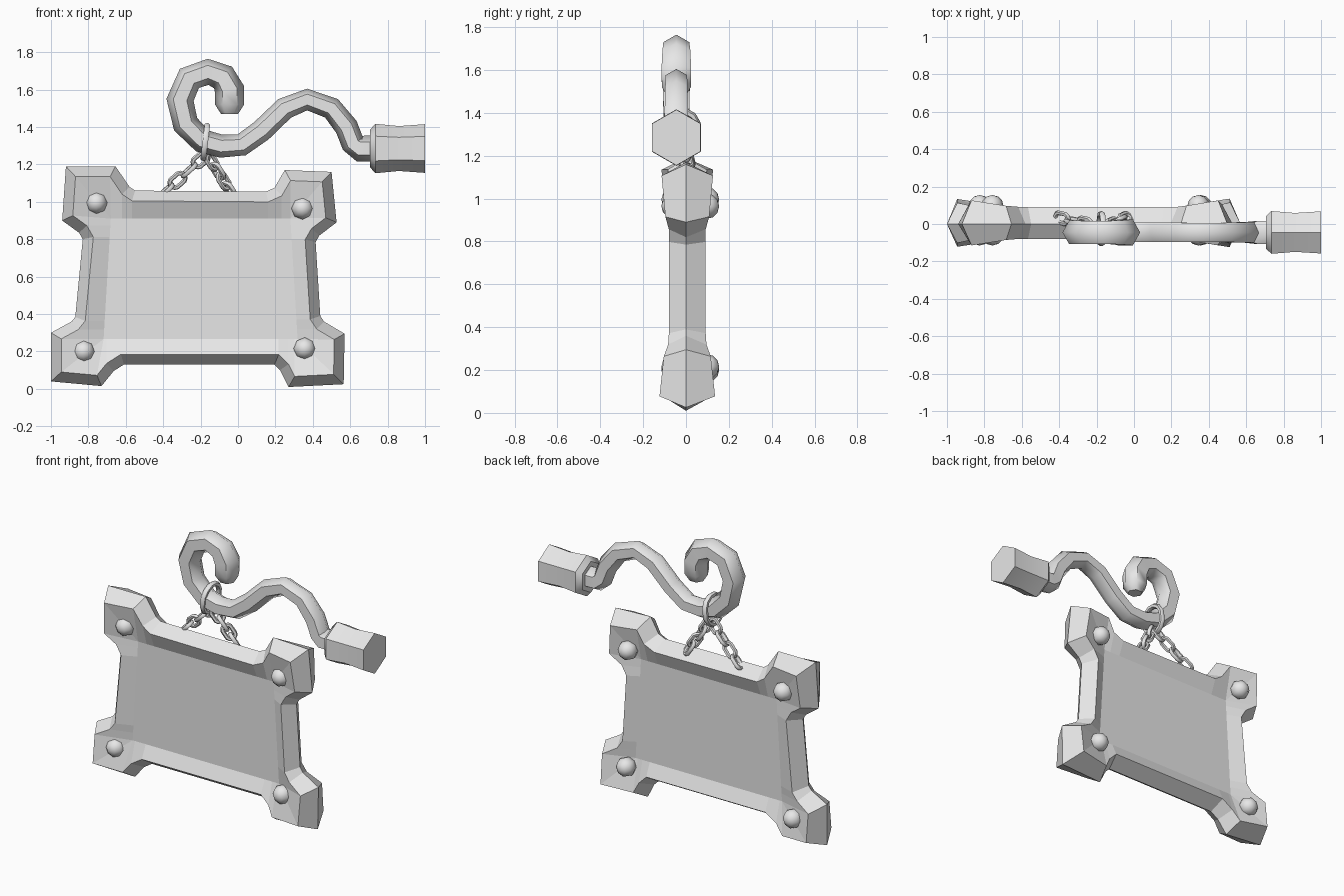
import bpy, bmesh, math
from mathutils import Vector, Matrix

cube = bpy.data.objects.get("Cube")
if cube:
    bpy.data.objects.remove(cube, do_unlink=True)

grey = bpy.data.materials.new("plain grey")
grey.use_nodes = True
grey.diffuse_color = (0.8, 0.8, 0.8, 1)
grey.node_tree.nodes["Principled BSDF"].inputs["Base Color"].default_value = (0.8, 0.8, 0.8, 1)


def finish(name, bm, smooth=None):
    """Turn a bmesh into a named grey object."""
    bmesh.ops.remove_doubles(bm, verts=bm.verts, dist=0.0005)
    bmesh.ops.recalc_face_normals(bm, faces=bm.faces)
    mesh = bpy.data.meshes.new(name)
    bm.to_mesh(mesh)
    bm.free()
    mesh.materials.append(grey)
    ob = bpy.data.objects.new(name, mesh)
    bpy.context.collection.objects.link(ob)
    if smooth:
        bpy.ops.object.select_all(action='DESELECT')
        ob.select_set(True)
        bpy.context.view_layer.objects.active = ob
        bpy.ops.object.shade_smooth_by_angle(angle=math.radians(smooth))
    return ob


def bridge(bm, a, b):
    n = len(a)
    for i in range(n):
        j = (i + 1) % n
        bm.faces.new((a[i], a[j], b[j], b[i]))


def tube(name, path, y, sides, smooth):
    """Sweep a polygon along (x, z, radius) points lying in one upright plane."""
    bm = bmesh.new()
    rings = []
    for i, (x, z, r) in enumerate(path):
        before, after = path[max(i - 1, 0)], path[min(i + 1, len(path) - 1)]
        t = Vector((after[0] - before[0], 0, after[1] - before[1])).normalized()
        across = Vector((-t.z, 0, t.x))
        ring = []
        for k in range(sides):
            a = math.tau * k / sides
            p = Vector((x, y, z)) + r * (math.cos(a) * across + math.sin(a) * Vector((0, 1, 0)))
            ring.append(bm.verts.new(p))
        if rings:
            bridge(bm, rings[-1], ring)
        rings.append(ring)
    bm.faces.new(rings[0])
    bm.faces.new(rings[-1])
    return finish(name, bm, smooth)


# Sign board: crooked outline with flared corners, clockwise from the top
outline = [Vector(p) for p in (
    (-.92, 1.19), (-.655, 1.19), (-.58, 1.08), (-.55, 1.06), (.15, 1.055), (.195, 1.075),
    (.25, 1.17), (.5, 1.16), (.527, .89), (.435, .82), (.415, .785), (.44, .39),
    (.46, .36), (.57, .295), (.565, .025), (.27, .01), (.225, .1), (.195, .13),
    (-.61, .13), (-.665, .095), (-.73, .015), (-1, .04), (-1, .3), (-.89, .36),
    (-.87, .385), (-.83, .8), (-.85, .835), (-.94, .9))]
middle = Vector((-.22, .6))


def inset(points, width):
    result = []
    for i, p in enumerate(points):
        d1 = (p - points[i - 1]).normalized()
        d2 = (points[(i + 1) % len(points)] - p).normalized()
        n1, n2 = Vector((d1.y, -d1.x)), Vector((d2.y, -d2.x))
        result.append(p + (n1 + n2) * width / (1 + n1.dot(n2)))
    return result


def panel_point(p):
    """Clamp a rim point to the slightly tapered panel."""
    z = min(max(p.y, .267), .91)
    lean = .06 * (.91 - z)
    return Vector((min(max(p.x, -.68 - lean), .28 + lean), z))


bm = bmesh.new()
ridge = [bm.verts.new((p.x, 0, p.y)) for p in outline]
for side, rim_depth, panel_depth in ((-1, .08, .04), (1, .092, .055)):
    rim, edge = [], []
    for p, q in zip(outline, inset(outline, .055)):
        flare = .16 * max(0, (p - middle).length - .7)
        c = panel_point(q)
        rim.append(bm.verts.new((q.x, side * (rim_depth + flare), q.y)))
        edge.append(bm.verts.new((c.x, side * panel_depth, c.y)))
    bridge(bm, ridge, rim)
    bridge(bm, rim, edge)
    # Drop repeated corners before filling the panel
    loop = [v for i, v in enumerate(edge) if (v.co - edge[i - 1].co).length > .0005]
    bm.faces.new(loop)
finish("sign_board", bm)

# Corner studs on both faces
for x, z, place in ((-.757, .995, "upper_right"), (.345, .965, "upper_left"),
                    (-.825, .2, "lower_right"), (.357, .215, "lower_left")):
    for y, face in ((-.055, "front"), (.095, "back")):
        bm = bmesh.new()
        bmesh.ops.create_uvsphere(bm, u_segments=8, v_segments=6, radius=.06,
                                  matrix=Matrix.Translation((x, y, z)) @ Matrix.Rotation(math.pi / 2, 4, 'X'))
        finish(f"{face}_{place}_stud", bm, 50)

# Curled arm and its hexagonal wall socket
tube("curled_arm", [
    (-.045, 1.47, .045), (-.045, 1.52, .078), (-.045, 1.6, .08), (-.08, 1.665, .075),
    (-.16, 1.695, .07), (-.26, 1.66, .072), (-.31, 1.545, .073), (-.28, 1.415, .07),
    (-.19, 1.325, .065), (-.09, 1.298, .062), (.02, 1.305, .06), (.125, 1.38, .06),
    (.25, 1.5, .06), (.37, 1.547, .058), (.5, 1.5, .06), (.58, 1.4, .063),
    (.615, 1.31, .063), (.65, 1.285, .07), (.72, 1.285, .07)], -.045, 6, 60)
tube("wall_socket", [(.705, 1.285, .1), (.735, 1.285, .132), (.86, 1.285, .12), (1, 1.285, .13)],
     -.045, 6, 45)


def link(name, centre, direction, roll, radius, stretch, wire):
    """Oval chain link: a torus with its halves pulled apart."""
    turn = direction.to_track_quat('X', 'Z').to_matrix() @ Matrix.Rotation(roll, 3, 'X')
    bm = bmesh.new()
    rings = []
    for i in range(12):
        a = math.tau * (i + .5) / 12
        ring = []
        for k in range(6):
            b = math.tau * k / 6
            w = radius + wire * math.cos(b)
            p = Vector((w * math.cos(a) + math.copysign(stretch, math.cos(a)),
                        w * math.sin(a), wire * math.sin(b)))
            ring.append(bm.verts.new(centre + turn @ p))
        rings.append(ring)
    for i in range(12):
        bridge(bm, rings[i - 1], rings[i])
    return finish(name, bm, 60)


# Large ring round the arm, then two hanging chains
link("arm_ring", Vector((-.175, -.025, 1.32)), Vector((.12, 0, 1)), 0, .08, .01, .017)
for side, top, bottom in (("right", (-.2, -.01, 1.225), (-.385, .03, 1.06)),
                          ("left", (-.14, -.01, 1.215), (-.045, .03, 1.06))):
    top, bottom = Vector(top), Vector(bottom)
    for i in range(4):
        roll = math.radians(70 if i % 2 else -20) + math.pi / 2
        link(f"{side}_chain_link_{i + 1}", top.lerp(bottom, i / 3), bottom - top, roll, .028, .018, .013)
